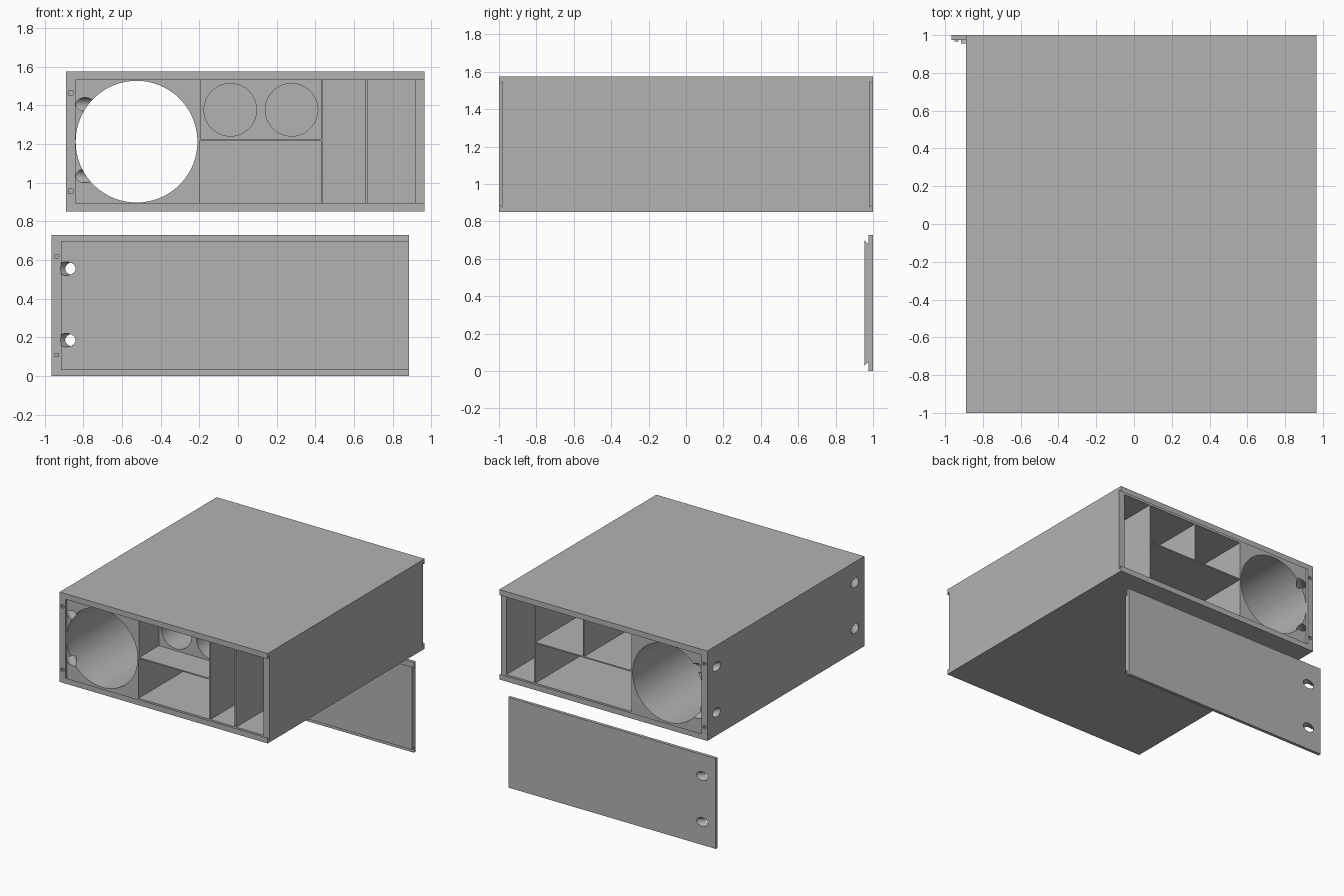
import bpy, bmesh, math
from mathutils import Matrix, Vector

if "Cube" in bpy.data.objects:
    bpy.data.objects.remove(bpy.data.objects["Cube"], do_unlink=True)

grey = bpy.data.materials.new("light grey")
grey.use_nodes = True
grey.diffuse_color = (0.45, 0.45, 0.45, 1)
grey.node_tree.nodes["Principled BSDF"].inputs["Base Color"].default_value = (0.45, 0.45, 0.45, 1)


def finish(name, bm):
    bmesh.ops.recalc_face_normals(bm, faces=bm.faces)
    mesh = bpy.data.meshes.new(name)
    bm.to_mesh(mesh)
    bm.free()
    mesh.materials.append(grey)
    obj = bpy.data.objects.new(name, mesh)
    bpy.context.collection.objects.link(obj)
    return obj


def block(name, x, y, z):
    bm = bmesh.new()
    size = Matrix.Diagonal((x[1] - x[0], y[1] - y[0], z[1] - z[0], 1))
    mid = Vector((sum(x) / 2, sum(y) / 2, sum(z) / 2))
    bmesh.ops.create_cube(bm, size=1, matrix=Matrix.Translation(mid) @ size)
    return finish(name, bm)


def rod(name, a, b, radius, sides=32):
    a, b = Vector(a), Vector(b)
    bm = bmesh.new()
    turn = (b - a).to_track_quat("Z", "Y").to_matrix().to_4x4()
    bmesh.ops.create_cone(bm, cap_ends=True, segments=sides, radius1=radius, radius2=radius,
                          depth=(b - a).length, matrix=Matrix.Translation((a + b) / 2) @ turn)
    return finish(name, bm)


def prism(name, profile, x):
    """Extrude a (y, z) profile along x."""
    bm = bmesh.new()
    face = bm.faces.new([bm.verts.new((x[0], y, z)) for y, z in profile])
    new = bmesh.ops.extrude_face_region(bm, geom=[face])["geom"]
    bmesh.ops.translate(bm, vec=(x[1] - x[0], 0, 0),
                        verts=[v for v in new if isinstance(v, bmesh.types.BMVert)])
    return finish(name, bm)


def combine(obj, tool, operation="DIFFERENCE"):
    tool.hide_render = True
    mod = obj.modifiers.new("cut", "BOOLEAN")
    mod.operation, mod.object, mod.solver = operation, tool, "EXACT"
    bpy.context.view_layer.objects.active = obj
    bpy.ops.object.modifier_apply(modifier=mod.name)
    bpy.data.objects.remove(tool, do_unlink=True)


def smooth(obj):
    bpy.ops.object.select_all(action="DESELECT")
    obj.select_set(True)
    bpy.context.view_layer.objects.active = obj
    bpy.ops.object.shade_smooth_by_angle(angle=math.radians(30))


LEFT, RIGHT = -0.89, 0.965
LOW, HIGH, SHELF = 0.895, 1.53, 1.22
PIN_Z = (1.035, 1.405)

case = block("case", (LEFT, RIGHT), (-1, 1), (0.85, 1.575))

# Dovetail slots, slanted pin holes and small catch sockets at both ends
for s in (-1, 1):
    slot = [(s * 1.02, LOW + 0.02), (s * 0.98, LOW - 0.02),
            (s * 0.98, HIGH + 0.02), (s * 1.02, HIGH - 0.02)]
    combine(case, prism("slot_cutter", slot, (-0.84, 1.1)))
    for z in PIN_Z:
        combine(case, rod("pin_cutter", (-0.75, s * 1.02, z), (-0.95, s * 0.82, z), 0.035))
    for z in (0.955, 1.465):
        combine(case, block("socket_cutter", (-0.877, -0.853),
                            (s * 1 - 0.02, s * 1 + 0.02), (z - 0.012, z + 0.012)))

# Large bore running the full length
combine(case, rod("bore_cutter", (-0.525, -0.99, 1.212), (-0.525, 0.99, 1.212), 0.315, 96))

# Front compartments
front = (-0.99, -0.01)
for x, y, z in (((-0.2, 0.43), front, (LOW, SHELF - 0.005)),
                ((-0.195, 0.43), (-0.99, -0.73), (SHELF + 0.005, HIGH)),
                ((0.44, 0.657), front, (LOW, HIGH)),
                ((0.67, 0.915), front, (LOW, HIGH))):
    combine(case, block("front_cutter", x, y, z))

# Round wells in the upper front compartment
for x in (-0.04, 0.277):
    combine(case, rod("well_cutter", (x, -0.75, 1.377), (x, -0.01, 1.377), 0.136, 64))

# Back compartments
back = (0.01, 0.99)
for x, z in (((-0.2, 0.657), (LOW, SHELF - 0.005)),
             ((-0.2, 0.223), (SHELF + 0.005, HIGH)),
             ((0.233, 0.657), (SHELF + 0.005, HIGH)),
             ((0.67, 0.915), (LOW, HIGH))):
    combine(case, block("back_cutter", x, back, z))
smooth(case)

# Sliding end panel with a dovetail tongue, catches and pin holes
panel = block("sliding_panel", (-0.965, 0.885), (0.975, 1), (0, 0.728))
tongue = [(0.98, 0.055), (0.955, 0.03), (0.955, 0.698), (0.98, 0.673)]
combine(panel, prism("tongue", tongue, (-0.915, 0.885)), "UNION")
for z in (0.108, 0.618):
    combine(panel, block("catch", (-0.95, -0.93), (0.967, 0.98), (z - 0.01, z + 0.01)), "UNION")
for z in PIN_Z:
    z -= 0.85
    combine(panel, rod("pin_cutter", (-0.785, 1.06, z), (-0.945, 0.9, z), 0.035))
smooth(panel)
